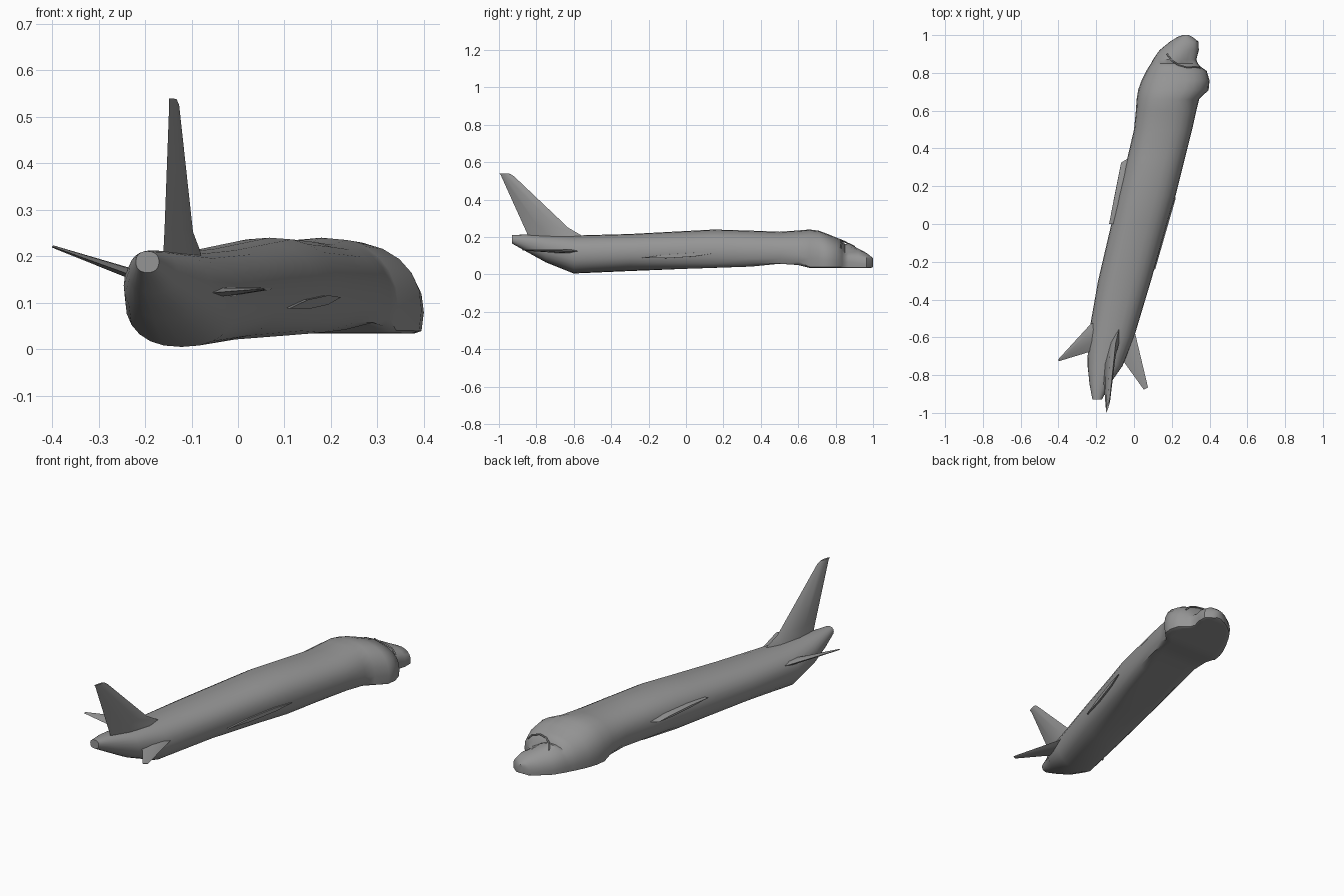
import bpy, bmesh, math
from mathutils import Vector

cube = bpy.data.objects.get("Cube")
if cube:
    bpy.data.objects.remove(cube)

grey = bpy.data.materials.new("dull grey")
grey.use_nodes = True
color = (0.3, 0.3, 0.3, 1)
grey.diffuse_color = color
grey.node_tree.nodes["Principled BSDF"].inputs["Base Color"].default_value = color


def finish(name, bm, angle=35):
    bmesh.ops.recalc_face_normals(bm, faces=bm.faces)
    mesh = bpy.data.meshes.new(name)
    bm.to_mesh(mesh)
    bm.free()
    obj = bpy.data.objects.new(name, mesh)
    bpy.context.collection.objects.link(obj)
    mesh.materials.append(grey)
    bpy.ops.object.select_all(action='DESELECT')
    obj.select_set(True)
    bpy.context.view_layer.objects.active = obj
    bpy.ops.object.shade_smooth_by_angle(angle=math.radians(angle))
    return obj


def loft(name, rings, angle=35):
    """Skin a list of equal-length point rings and cap both ends."""
    bm = bmesh.new()
    loops = [[bm.verts.new(p) for p in ring] for ring in rings]
    n = len(loops[0])
    for a, b in zip(loops, loops[1:]):
        for i in range(n):
            j = (i + 1) % n
            bm.faces.new((a[i], a[j], b[j], b[i]))
    bm.faces.new(loops[0])
    bm.faces.new(loops[-1])
    return finish(name, bm, angle)


# Fuselage stations: y, left x, right x, bottom z, top z, bottom flatness
stations = [
    (-.93, -.22, -.17, .165, .211, 0), (-.85, -.235, -.13, .12, .213, 0),
    (-.75, -.246, -.06, .065, .21, 0), (-.6, -.243, 0, .005, .208, 0),
    (-.3, -.19, .09, .018, .216, 0), (0, -.12, .175, .03, .232, .1),
    (.15, -.085, .22, .035, .24, .15), (.35, -.035, .27, .042, .234, .2),
    (.5, 0, .308, .057, .228, .3), (.6, .01, .33, .05, .235, .4),
    (.66, .014, .345, .035, .24, .5), (.71, .022, .395, .034, .234, .5),
    (.76, .04, .4, .034, .215, .5), (.81, .065, .385, .034, .195, .5),
    (.835, .08, .35, .034, .186, .5), (.85, .09, .338, .034, .163, .5),
    (.87, .1, .33, .034, .168, .5), (.92, .135, .343, .034, .14, .5),
    (.965, .19, .342, .034, .115, .5), (.99, .23, .31, .034, .095, .5),
    (1, .26, .29, .04, .085, .3),
]
SIDES = 24


def section(y, x0, x1, z0, z1, flat):
    low = z0 - flat * (z1 - z0)
    ring = []
    for i in range(SIDES):
        t = math.tau * i / SIDES
        c, s = math.cos(t), math.sin(t)
        x = (x0 + x1) / 2 + (x1 - x0) / 2 * math.copysign(abs(c) ** .85, c)
        z = (low + z1) / 2 + (z1 - low) / 2 * math.copysign(abs(s) ** .9, s)
        # Crushed hollow beside the broken nose
        dent = math.exp(-((x - .3) / .05) ** 2 - ((y - .87) / .04) ** 2)
        z -= .035 * dent * max(s, 0)
        ring.append((x, y, max(z, z0)))
    return ring


loft("fuselage", [section(*s) for s in stations], 40)


def fin(name, chords, normal):
    """Tapered blade from (leading point, trailing point, thickness) rows."""
    normal = Vector(normal).normalized()
    rings = []
    for lead, trail, thick in chords:
        lead, trail = Vector(lead), Vector(trail)
        side = normal * thick / 2
        front, back = lead.lerp(trail, .25), lead.lerp(trail, .65)
        rings.append([lead, front + side, back + side, trail,
                      back - side, front - side])
    return loft(name, rings, 50)


# Tail surfaces
fin("tail_fin", [
    ((-.075, -.54, .19), (-.165, -.83, .17), .045),
    ((-.082, -.565, .212), (-.16, -.85, .22), .04),
    ((-.097, -.63, .25), (-.158, -.868, .26), .032),
    ((-.128, -.92, .525), (-.148, -.99, .53), .013),
    ((-.133, -.94, .538), (-.148, -1, .54), .009)], (1, -.28, 0))
fin("right_tailplane", [
    ((-.17, -.5, .145), (-.19, -.66, .145), .025),
    ((-.23, -.53, .165), (-.245, -.68, .165), .02),
    ((-.397, -.712, .221), (-.4, -.727, .221), .005)], (.35, 0, 1))
fin("left_tailplane", [
    ((-.06, -.55, .122), (-.12, -.71, .122), .025),
    ((.005, -.575, .125), (-.05, -.735, .122), .018),
    ((.074, -.865, .13), (.052, -.877, .13), .004)], (0, 0, 1))

# Torn wing roots
fin("right_wing_stub", [
    ((.03, .34, .15), (-.05, 0, .15), .03),
    ((-.035, .345, .145), (-.105, 0, .165), .022),
    ((-.068, .325, .145), (-.132, 0, .168), .01)], (.1, 0, 1))
fin("left_wing_stub", [
    ((.15, .14, .11), (.06, -.24, .09), .024),
    ((.222, .14, .112), (.112, -.24, .088), .02)], (0, 0, 1))

# Torn skin edge across the broken nose
curve = bpy.data.curves.new("torn_skin_edge", 'CURVE')
curve.dimensions = '3D'
curve.bevel_depth = .004
path = [(.175, .9, .15), (.2, .865, .166), (.235, .842, .178),
        (.28, .83, .18), (.325, .832, .165), (.35, .828, .14)]
spline = curve.splines.new('POLY')
spline.points.add(len(path) - 1)
for point, co in zip(spline.points, path):
    point.co = (*co, 1)
edge = bpy.data.objects.new("torn_skin_edge", curve)
edge.data.materials.append(grey)
bpy.context.collection.objects.link(edge)
